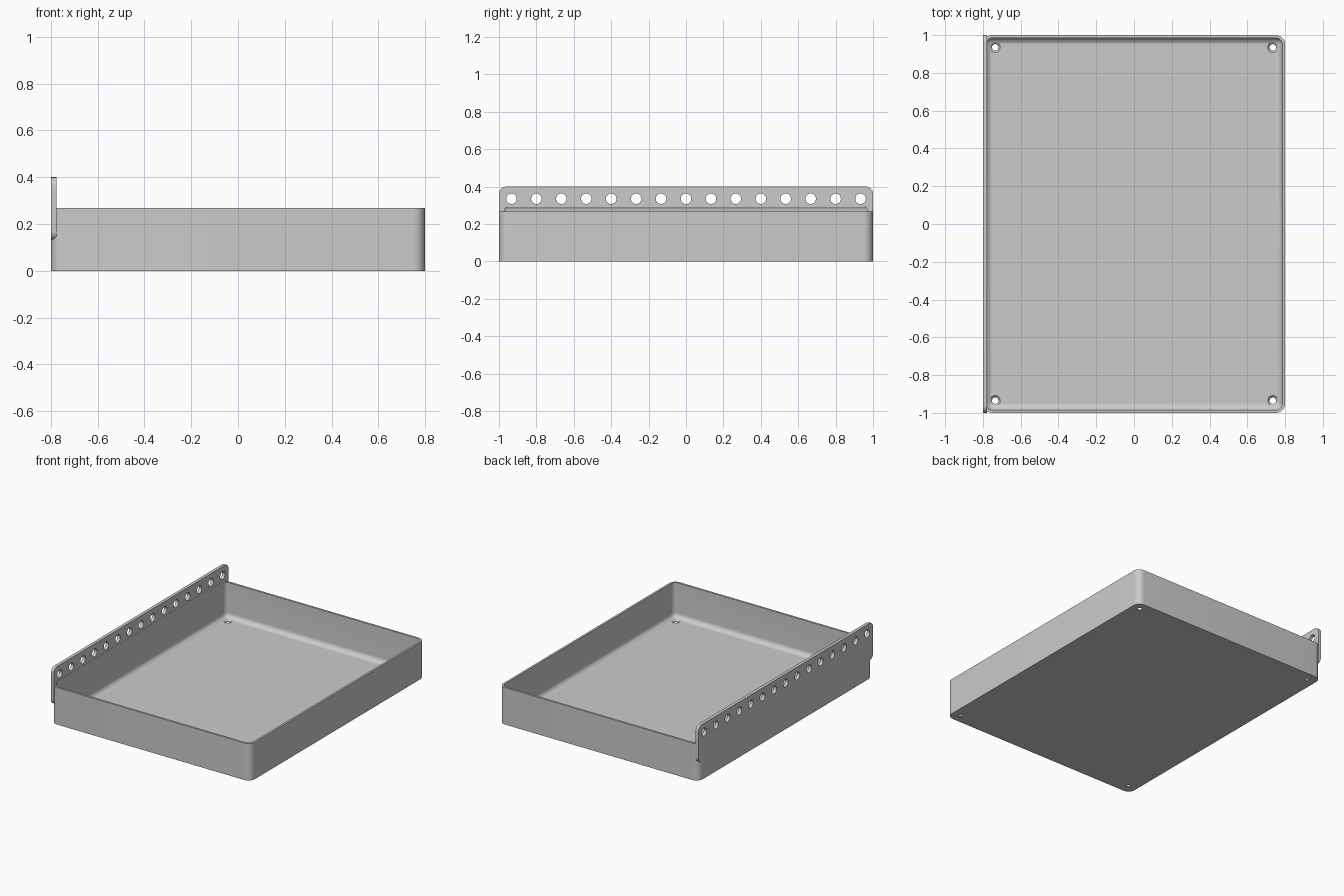
import bpy, bmesh, math
from mathutils import Matrix, Vector

old = bpy.data.objects.get("Cube")
if old:
    bpy.data.objects.remove(old, do_unlink=True)

grey = bpy.data.materials.new("plain grey")
grey.use_nodes = True
colour = (0.6, 0.6, 0.6, 1)
grey.diffuse_color = colour
grey.node_tree.nodes["Principled BSDF"].inputs["Base Color"].default_value = colour


def to_object(name, bm):
    bmesh.ops.recalc_face_normals(bm, faces=bm.faces)
    mesh = bpy.data.meshes.new(name)
    bm.to_mesh(mesh)
    bm.free()
    mesh.materials.append(grey)
    obj = bpy.data.objects.new(name, mesh)
    bpy.context.collection.objects.link(obj)
    return obj


def rounded_box(name, low, high, radius, axis=None):
    """Box with rounded edges: all of them, or only those along one axis."""
    low, high = Vector(low), Vector(high)
    bm = bmesh.new()
    bmesh.ops.create_cube(bm, size=1)
    for v in bm.verts:
        v.co = (low + high) / 2 + v.co * (high - low)
    edges = [e for e in bm.edges if axis is None or
             abs((e.verts[0].co - e.verts[1].co).normalized()[axis]) > 0.9]
    bmesh.ops.bevel(bm, geom=edges, offset=radius, segments=10, profile=0.5,
                    affect='EDGES', clamp_overlap=True)
    return to_object(name, bm)


def drills(name, places, r1, r2, depth, turn=Matrix()):
    """One mesh of equal round cutters, one at each place."""
    bm = bmesh.new()
    for p in places:
        bmesh.ops.create_cone(bm, cap_ends=True, segments=32, radius1=r1, radius2=r2,
                              depth=depth, matrix=Matrix.Translation(p) @ turn)
    return to_object(name, bm)


def combine(target, tool, operation):
    mod = target.modifiers.new("combine", 'BOOLEAN')
    mod.operation, mod.solver, mod.object = operation, 'EXACT', tool
    bpy.context.view_layer.objects.active = target
    bpy.ops.object.modifier_apply(modifier=mod.name)
    bpy.data.objects.remove(tool, do_unlink=True)


# Outer tray block and the upright mounting rail on its right side
tray = rounded_box("tray_with_rail", (-0.8, -1, 0), (0.8, 1, 0.268), 0.05, axis=2)
rail = rounded_box("rail", (-0.8, -1, 0.13), (-0.777, 1, 0.4), 0.04, axis=0)
combine(tray, rail, 'UNION')

# Filleted cavity, which also undercuts the foot of the rail
cavity = rounded_box("cavity", (-0.785, -0.985, 0.015), (0.785, 0.985, 0.305), 0.035)
combine(tray, cavity, 'DIFFERENCE')

# Row of holes through the rail
row = [(-0.79, i * 0.1333, 0.335) for i in range(-7, 8)]
combine(tray, drills("rail_holes", row, 0.028, 0.028, 0.1,
                     Matrix.Rotation(math.pi / 2, 4, 'Y')), 'DIFFERENCE')

# Countersunk screw holes in the floor corners
corners = [(x, y, 0.015) for x in (-0.735, 0.735) for y in (-0.935, 0.935)]
combine(tray, drills("screw_holes", corners, 0.017, 0.017, 0.1), 'DIFFERENCE')
combine(tray, drills("countersinks", corners, 0.017, 0.037, 0.02), 'DIFFERENCE')

bpy.ops.object.select_all(action='DESELECT')
tray.select_set(True)
bpy.context.view_layer.objects.active = tray
bpy.ops.object.shade_smooth_by_angle(angle=math.radians(30))
